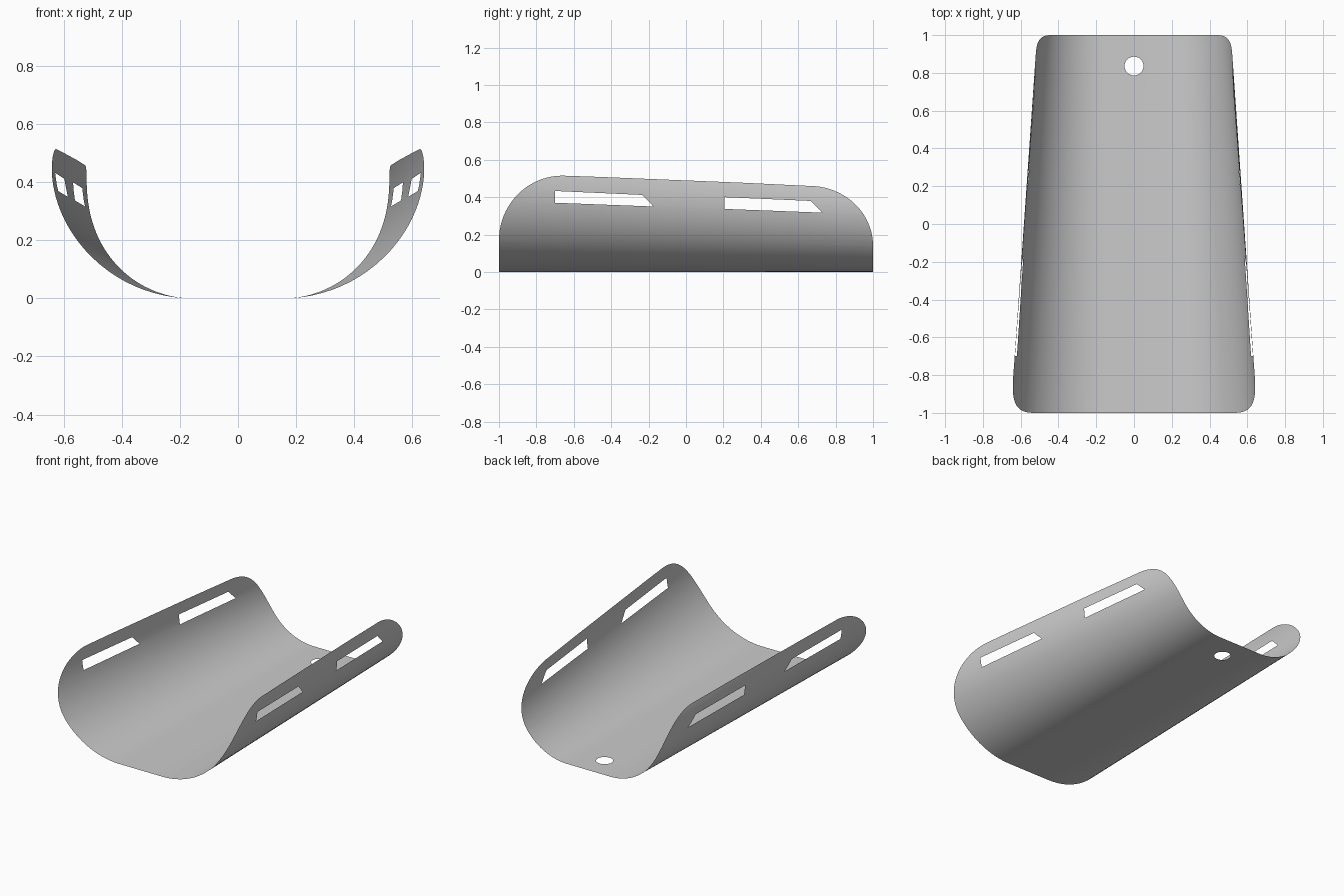
import bpy, bmesh, math

if "Cube" in bpy.data.objects:
    bpy.data.objects.remove(bpy.data.objects["Cube"])

FLAT = 0.155                                   # half width of the flat floor


def radius(y):                                 # side bend radius tapers to the back
    return 0.428 - 0.07 * y


def unroll(y, z):                              # height on the bent side -> sheet coordinate
    return FLAT + math.acos(1 - z / radius(y))


# Right half of the sheet outline as (y, z): rounded front corner, sloped top, rounded back corner
half = []
for i in range(21):
    t = math.pi / 2 * i / 20
    half.append((-0.66 - 0.34 * math.cos(t), 0.17 + 0.345 * math.sin(t)))
for i in range(21):
    t = math.pi / 2 * i / 20
    half.append((0.66 + 0.34 * math.sin(t), 0.14 + 0.32 * math.cos(t)))
right = [(unroll(y, z), y) for y, z in half]
loops = [right + [(-u, y) for u, y in reversed(right)]]

# Slots with one slanted end, on both sides
slots = [[(-0.70, 0.433), (-0.233, 0.412), (-0.174, 0.35), (-0.70, 0.37)],
         [(0.206, 0.40), (0.666, 0.38), (0.73, 0.317), (0.206, 0.337)]]
for slot in slots:
    for side in (1, -1):
        loops.append([(side * unroll(y, z), y) for y, z in slot])

# Round hole near the back edge
loops.append([(0.05 * math.cos(math.tau * i / 32), 0.836 + 0.05 * math.sin(math.tau * i / 32))
              for i in range(32)])

# Fill the flat sheet
bm = bmesh.new()
for loop in loops:
    vs = [bm.verts.new((u, y, 0)) for u, y in loop]
    for a, b in zip(vs, vs[1:] + vs[:1]):
        bm.edges.new((a, b))
bmesh.ops.triangle_fill(bm, edges=bm.edges[:], use_beauty=True, normal=(0, 0, 1))

# Slice along the bend lines, then roll up the sides
for i in range(27):
    for side in (1, -1):
        bmesh.ops.bisect_plane(bm, geom=bm.verts[:] + bm.edges[:] + bm.faces[:], dist=1e-5,
                               plane_co=(side * (FLAT + math.radians(4 * i)), 0, 0),
                               plane_no=(1, 0, 0))
bmesh.ops.recalc_face_normals(bm, faces=bm.faces[:])
if sum(f.normal.z for f in bm.faces) < 0:
    bmesh.ops.reverse_faces(bm, faces=bm.faces[:])
for v in bm.verts:
    u, y = v.co.x, v.co.y
    a = abs(u) - FLAT
    if a > 0:
        r = radius(y)
        v.co = (math.copysign(FLAT + r * math.sin(a), u), y, r * (1 - math.cos(a)))
bm.normal_update()

mesh = bpy.data.meshes.new("curved_sheet")
bm.to_mesh(mesh)
bm.free()
sheet = bpy.data.objects.new("curved_sheet", mesh)
bpy.context.collection.objects.link(sheet)

grey = bpy.data.materials.new("light grey")
grey.diffuse_color = (0.6, 0.6, 0.6, 1)
grey.use_nodes = True
grey.node_tree.nodes["Principled BSDF"].inputs["Base Color"].default_value = grey.diffuse_color
mesh.materials.append(grey)

bpy.context.view_layer.objects.active = sheet
sheet.select_set(True)
bpy.ops.object.shade_smooth_by_angle(angle=math.radians(30))
